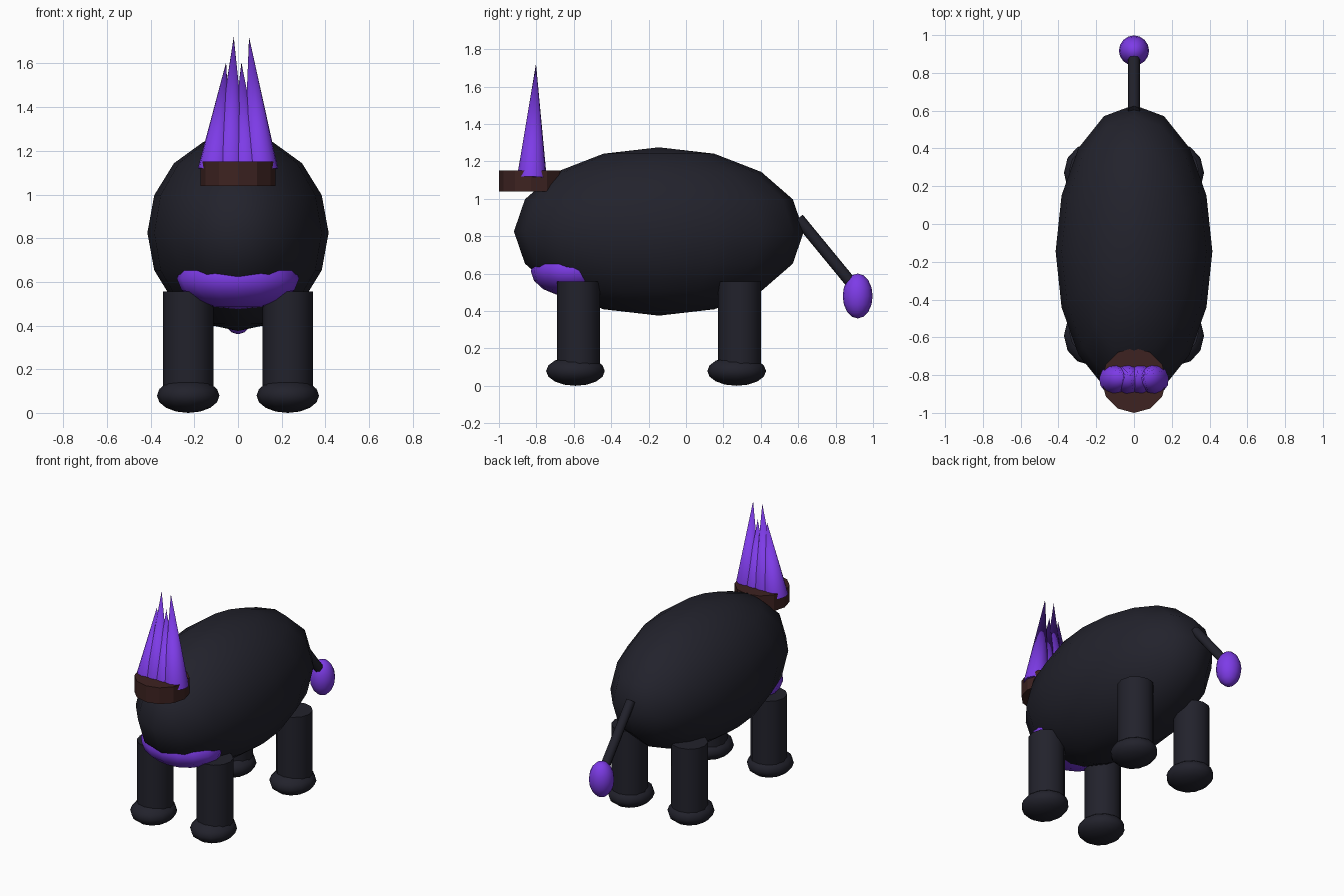
import bpy, math
from mathutils import Vector

if "Cube" in bpy.data.objects:
    bpy.data.objects.remove(bpy.data.objects["Cube"])


def material(name, color):
    m = bpy.data.materials.new(name)
    m.diffuse_color = (*color, 1)
    m.use_nodes = True
    m.node_tree.nodes["Principled BSDF"].inputs["Base Color"].default_value = m.diffuse_color
    return m


DARK = material("charcoal", (0.0160, 0.0160, 0.0250))
PURPLE = material("purple", (0.205, 0.044, 0.80))
BROWN = material("dark brown", (0.047, 0.0165, 0.0150))


def finish(name, mat, angle):
    ob = bpy.context.object
    ob.name = name
    ob.data.materials.append(mat)
    bpy.ops.object.transform_apply(location=False, rotation=True, scale=True)
    bpy.ops.object.shade_smooth_by_angle(angle=math.radians(angle))
    return ob


def ball(name, mat, loc, radii, segments=16, rings=8):
    bpy.ops.mesh.primitive_uv_sphere_add(segments=segments, ring_count=rings, radius=1, location=loc)
    bpy.context.object.scale = radii
    return finish(name, mat, 60)


def rod(name, mat, a, b, r1, r2, sides=12, angle=35):
    a, b = Vector(a), Vector(b)
    d = b - a
    bpy.ops.mesh.primitive_cone_add(vertices=sides, radius1=r1, radius2=r2,
                                    depth=d.length, location=(a + b) / 2)
    bpy.context.object.rotation_euler = d.to_track_quat('Z', 'Y').to_euler() if abs(d.x) + abs(d.y) > 1e-6 else (0, 0, 0)
    return finish(name, mat, angle)


# body and chest patch
ball("body", DARK, (0, -0.145, 0.825), (0.415, 0.775, 0.45))
ball("chest_patch", PURPLE, (0, -0.60, 0.615), (0.28, 0.23, 0.14))

# legs and feet
for side, sx in (("left", 1), ("right", -1)):
    for end, y in (("front", -0.575), ("back", 0.287)):
        x = 0.228 * sx
        rod(f"{end}_{side}_leg", DARK, (x, y, 0.08), (x, y, 0.557), 0.115, 0.115)
        ball(f"{end}_{side}_foot", DARK, (x, y - 0.016, 0.079), (0.143, 0.157, 0.079), 12, 8)

# headband
rod("headband", BROWN, (0, -0.828, 1.04), (0, -0.828, 1.152), 0.172, 0.172, 12, 25)

# crest spikes, leaning towards the middle
for i in range(4):
    k = i - 1.5
    tip_z = 1.722 if i % 2 else 1.605
    rod(f"crest_spike_{i + 1}", PURPLE, (0.07 * k, -0.824, 1.112),
        (0.035 * k - 0.002, -0.802, tip_z), 0.08, 0, 12)

# tail and tuft
rod("tail", DARK, (0, 0.60, 0.895), (0, 0.90, 0.53), 0.031, 0.031, 8, 50)
ball("tail_tuft", PURPLE, (0, 0.918, 0.48), (0.08, 0.08, 0.12))
